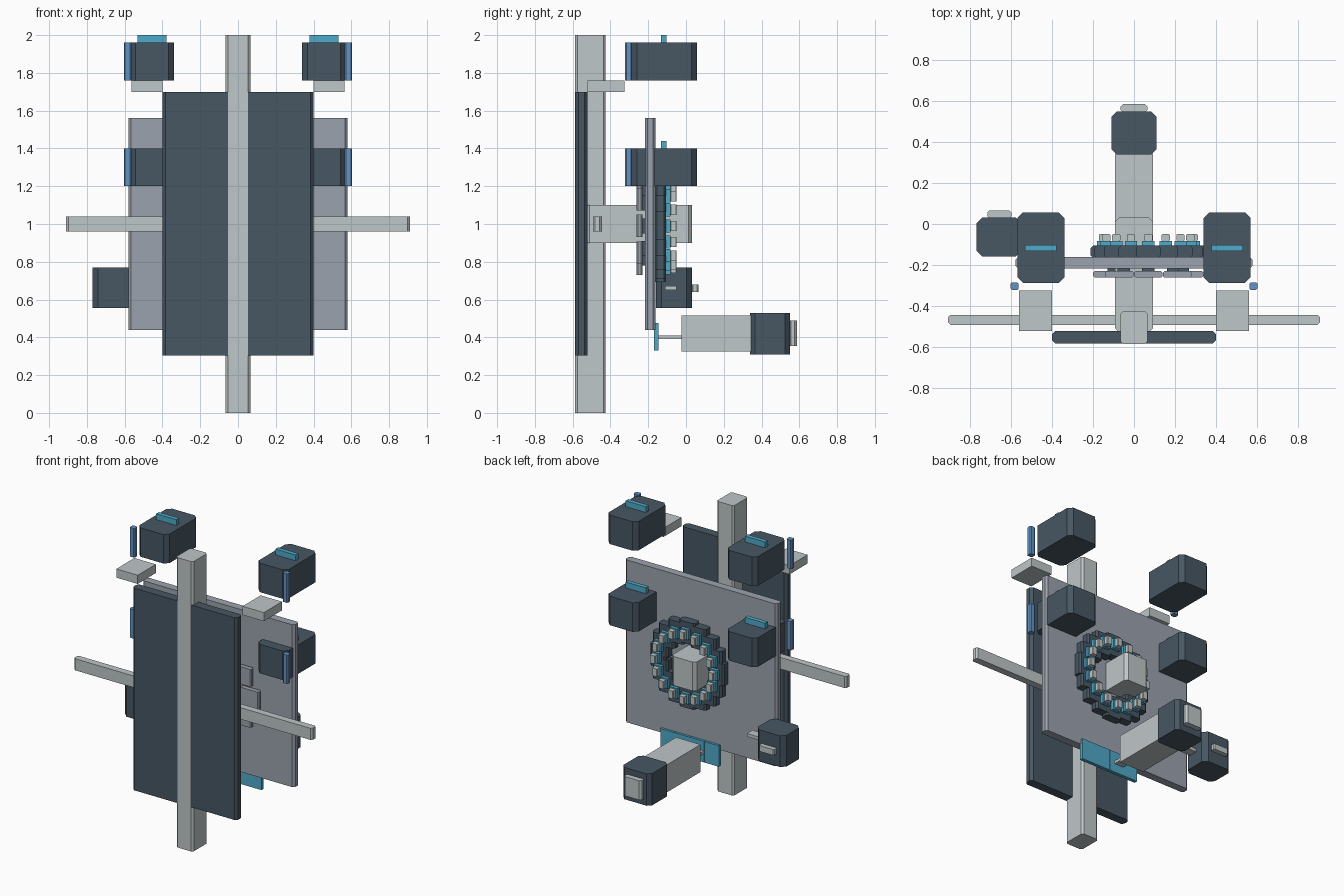
import bpy, bmesh, math

if "Cube" in bpy.data.objects:
    bpy.data.objects.remove(bpy.data.objects["Cube"])


def material(name, rgb):
    m = bpy.data.materials.new(name)
    m.diffuse_color = (*rgb, 1)
    m.use_nodes = True
    m.node_tree.nodes["Principled BSDF"].inputs["Base Color"].default_value = m.diffuse_color
    return m


DARK = material("dark slate", (0.063, 0.095, 0.125))
LIGHT = material("pale grey", (0.52, 0.57, 0.58))
GREY = material("mid grey", (0.33, 0.36, 0.42))
TEAL = material("teal", (0.08, 0.40, 0.58))
BLUE = material("blue", (0.127, 0.29, 0.55))


def box(name, mat, x, y, z, chamfer=0.0):
    """Box from (min, max) ranges, with its vertical edges chamfered."""
    bm = bmesh.new()
    bmesh.ops.create_cube(bm, size=1)
    for v in bm.verts:
        for i, (lo, hi) in enumerate((x, y, z)):
            v.co[i] = (lo + hi) / 2 + v.co[i] * (hi - lo)
    if chamfer:
        upright = [e for e in bm.edges
                   if abs(e.verts[0].co.z - e.verts[1].co.z) > 1e-5]
        bmesh.ops.bevel(bm, geom=upright, offset=chamfer, segments=1,
                        profile=0.5, affect='EDGES')
    me = bpy.data.meshes.new(name)
    bm.to_mesh(me)
    bm.free()
    me.materials.append(mat)
    ob = bpy.data.objects.new(name, me)
    bpy.context.collection.objects.link(ob)
    return ob


def span(c, half):
    return (c - half, c + half)


def pair(name, mat, x, y, z, chamfer=0.0):
    """Mirrored left and right boxes."""
    box(name + "_right", mat, x, y, z, chamfer)
    box(name + "_left", mat, (-x[1], -x[0]), y, z, chamfer)


def ring(name, mat, count, radius, hx, hz, y, chamfer=0.0, cx=0.07, cz=0.99):
    """Upright boxes spaced round a circle in the xz plane."""
    for i in range(count):
        a = 2 * math.pi * i / count
        box(f"{name}_{i + 1}", mat, span(cx + radius * math.cos(a), hx), y,
            span(cz + radius * math.sin(a), hz), chamfer)


# Frame
box("spine", LIGHT, (-0.065, 0.065), (-0.587, -0.425), (0, 2), 0.013)
box("front_panel", DARK, (-0.40, 0.40), (-0.585, -0.522), (0.305, 1.70), 0.016)
box("crossbar", LIGHT, (-0.91, 0.91), (-0.493, -0.445), (0.96, 1.04), 0.012)
box("main_plate", GREY, (-0.58, 0.58), (-0.217, -0.162), (0.44, 1.56), 0.014)
box("central_hub", LIGHT, (-0.093, 0.093), (-0.53, 0.032), (0.90, 1.10), 0.02)

# Side pods, upper and lower, with top strips and corner lights
for level, z in (("upper", 1.76), ("lower", 1.20)):
    pair(level + "_pod", DARK, (0.34, 0.57), (-0.288, 0.057), (z, z + 0.20), 0.028)
    pair(level + "_pod_strip", TEAL, (0.378, 0.532), (-0.132, -0.102),
         (z + 0.20, z + 0.24))
    pair(level + "_pod_light", BLUE, (0.565, 0.603), (-0.322, -0.286),
         (z, z + 0.20), 0.006)
pair("upper_bracket", LIGHT, (0.40, 0.563), (-0.522, -0.325), (1.70, 1.76))

# Docking ring behind the plate
ring("ring_block", DARK, 16, 0.222, 0.06, 0.075, (-0.165, -0.105), 0.012)
ring("ring_window", TEAL, 16, 0.222, 0.03, 0.035, (-0.106, -0.082))
ring("ring_nub", LIGHT, 16, 0.222, 0.02, 0.027, (-0.083, -0.05), 0.004)

# Ring of plates ahead of the main plate
ring("front_ring_plate", GREY, 8, 0.20, 0.07, 0.06, (-0.262, -0.23), 0.008)
ring("front_ring_spacer", DARK, 8, 0.17, 0.03, 0.04, (-0.235, -0.21))

# Lower thruster and its panels
box("thruster_tube", LIGHT, (-0.093, 0.093), (-0.025, 0.345), (0.325, 0.515))
box("thruster_head", DARK, (-0.11, 0.11), (0.34, 0.55), (0.31, 0.53), 0.025)
box("thruster_cap", LIGHT, (-0.065, 0.065), (0.545, 0.587), (0.355, 0.488), 0.012)
box("thruster_rod", LIGHT, (-0.035, 0.035), (-0.15, -0.02), (0.39, 0.41))
for i in range(4):
    box(f"lower_panel_{i + 1}", TEAL, span(0.075 + (i - 1.5) * 0.112, 0.055),
        (-0.17, -0.146), (0.33, 0.475))

# Side module
box("side_module", DARK, (-0.77, -0.55), (-0.16, 0.033), (0.555, 0.77), 0.03)
box("side_module_cap", LIGHT, (-0.717, -0.60), (0.03, 0.065), (0.64, 0.68), 0.008)
box("side_module_rod", LIGHT, (-0.56, -0.43), (-0.11, -0.05), (0.65, 0.672))
